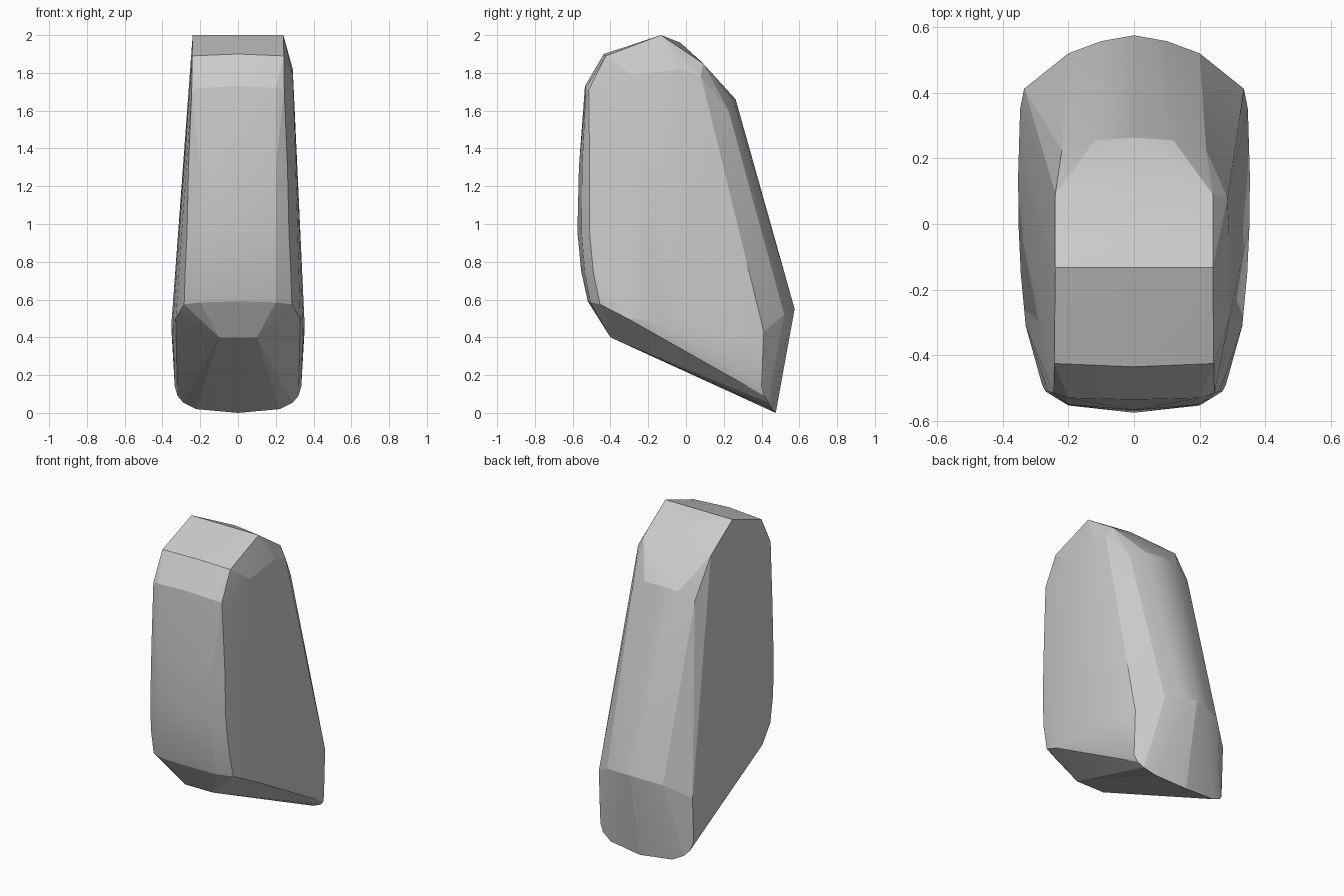
import bpy, bmesh, math

bm = bmesh.new()


def row(*pts):
    """Add a cross row of points, mirrored across x = 0."""
    for x, y, z in pts:
        for s in ((1, -1) if x else (1,)):
            bm.verts.new((s * x, y, z))


# top ridge and front slope
row((.24, -.132, 2.0))
row((0, -.435, 1.9), (.243, -.425, 1.89))
row((0, -.535, 1.73), (.2, -.53, 1.72), (.245, -.515, 1.71))
# bowed front
row((0, -.567, 1.3), (.2, -.55, 1.3), (.262, -.51, 1.3))
row((0, -.575, .96), (.2, -.553, .96), (.27, -.51, .95))
row((0, -.555, .75), (.2, -.535, .74), (.28, -.49, .74))
row((0, -.52, .59), (.2, -.505, .585), (.285, -.455, .575))
# sloped underside
row((.1, -.4, .4))
row((0, .475, 0), (.22, .455, .02), (.29, .435, .055), (.32, .415, .09), (.335, .4, .14))
# side bulge
row((.33, -.31, .5), (.345, -.15, .48), (.352, .0, .48), (.353, .15, .45), (.347, .35, .4))
# back
row((0, .575, .55), (.1, .557, .54), (.2, .52, .52), (.335, .412, .43))
row((0, .263, 1.66), (.12, .255, 1.65), (.22, .225, 1.6))
row((0, .065, 1.87), (.12, .075, 1.865), (.24, .09, 1.85))
row((0, -.03, 1.96))
# extra shoulder on the right side only
for p in ((.29, -.29, 1.79), (.29, -.03, 1.82), (.285, .08, 1.78)):
    bm.verts.new(p)

# skin the rows into a convex block and drop interior points
res = bmesh.ops.convex_hull(bm, input=bm.verts[:])
bmesh.ops.delete(bm, geom=[v for v in bm.verts if not v.link_faces], context='VERTS')
bmesh.ops.recalc_face_normals(bm, faces=bm.faces[:])

mesh = bpy.data.meshes.new("standing_stone")
bm.to_mesh(mesh)
bm.free()
stone = bpy.data.objects.new("standing_stone", mesh)
bpy.context.collection.objects.link(stone)

# soft facets with crisp outer edges
bpy.context.view_layer.objects.active = stone
stone.select_set(True)
bpy.ops.object.shade_smooth_by_angle(angle=math.radians(12))
